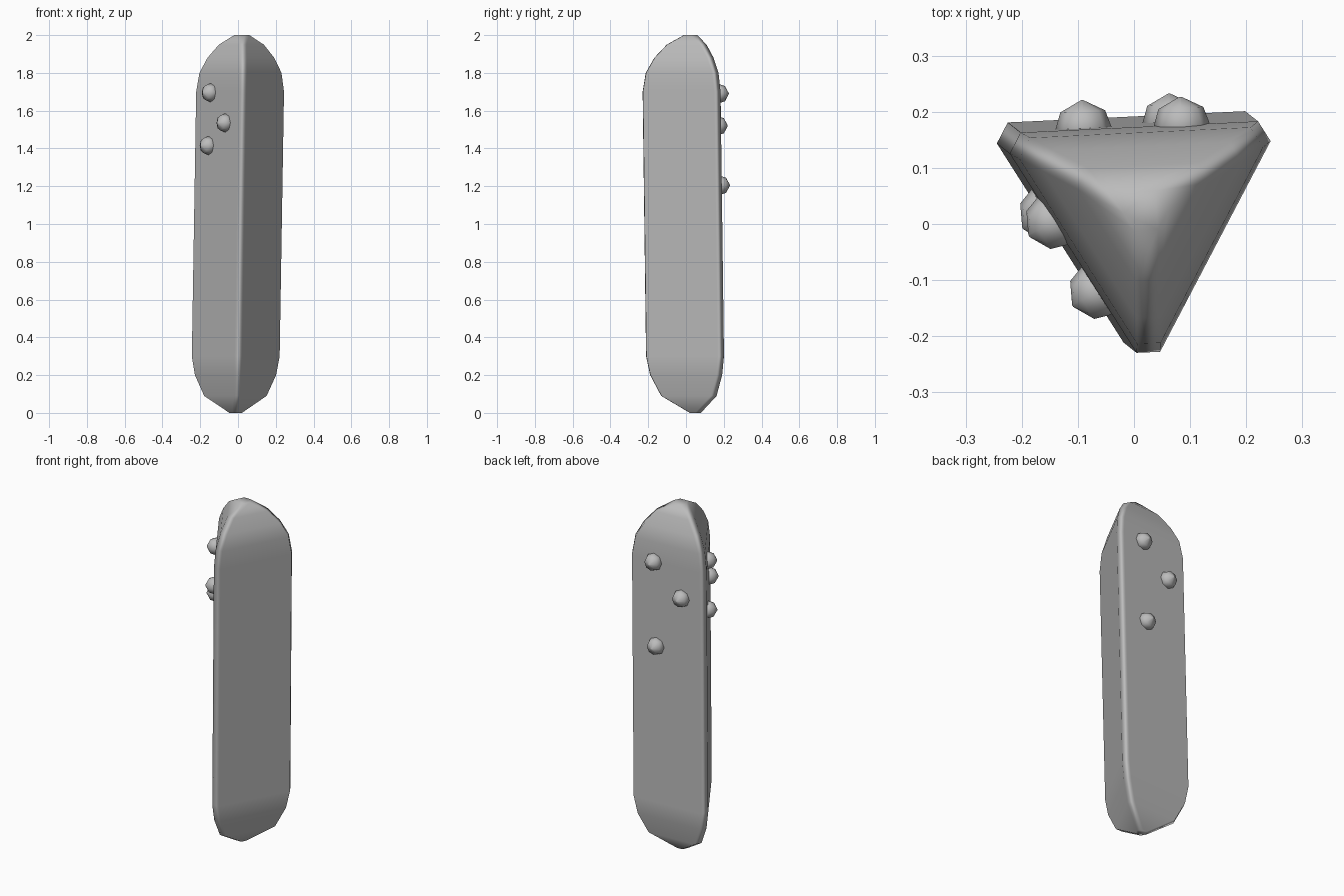
import bpy, bmesh, math
from mathutils import Vector

cube = bpy.data.objects.get("Cube")
if cube:
    bpy.data.objects.remove(cube, do_unlink=True)

grey = bpy.data.materials.new("plain_grey")
grey.use_nodes = True
colour = (0.5, 0.5, 0.5, 1)
grey.diffuse_color = colour
grey.node_tree.nodes["Principled BSDF"].inputs["Base Color"].default_value = colour

# Triangular section of the body at z = 1.7: front, right, left
CORNERS = [Vector(p) for p in ((0.027, -0.265), (0.263, 0.185), (-0.244, 0.161))]
CENTRE = sum(CORNERS, Vector((0, 0))) / 3
LEAN = Vector((0.0164, -0.0129))
CUT = 0.042


def loft(name, rings):
    """Skin a stack of equal rings and cap both ends."""
    bm = bmesh.new()
    loops = [[bm.verts.new(p) for p in ring] for ring in rings]
    for low, high in zip(loops, loops[1:]):
        n = len(low)
        for i in range(n):
            j = (i + 1) % n
            bm.faces.new((low[i], low[j], high[j], high[i]))
    bm.faces.new(loops[0][::-1])
    bm.faces.new(loops[-1])
    bmesh.ops.recalc_face_normals(bm, faces=bm.faces)
    for face in bm.faces:
        face.smooth = True
    mesh = bpy.data.meshes.new(name)
    bm.to_mesh(mesh)
    bm.free()
    mesh.materials.append(grey)
    obj = bpy.data.objects.new(name, mesh)
    bpy.context.collection.objects.link(obj)
    return obj


def on_axis(point, z):
    """Place a section point at height z, following the lean."""
    return (point + LEAN * (z - 1.7)).to_3d() + Vector((0, 0, z))


def body_ring(z, scale):
    """Scaled triangle with every corner cut to the same width."""
    tri = [CENTRE + (c - CENTRE) * scale for c in CORNERS]
    ring = []
    for i, c in enumerate(tri):
        for other in (tri[i - 1], tri[(i + 1) % 3]):
            edge = other - c
            ring.append(on_axis(c + edge.normalized() * min(CUT, edge.length * 0.35), z))
    return ring


# Body: leaning prism with rounded, tapering ends
profile = [(0, 0.2), (0.09, 0.735), (0.2, 0.93), (0.3, 1), (1.7, 1),
           (1.8, 0.94), (1.88, 0.78), (1.95, 0.55), (2, 0.24)]
body = loft("body", [body_ring(z, s) for z, s in profile])
weighted = body.modifiers.new("soft_ridges", 'WEIGHTED_NORMAL')
weighted.weight = 100


def knob(name, start, end, x, z):
    """Low dome standing on the side between two corners."""
    edge = end - start
    t = (x - LEAN.x * (z - 1.7) - start.x) / edge.x
    foot = on_axis(start + edge * t, z)
    out = Vector((edge.y, -edge.x, 0)).normalized()
    side, up = edge.normalized().to_3d(), Vector((0, 0, 1))
    rings = []
    for radius, height in ((0.035, -0.03), (0.05, 0), (0.04, 0.03), (0.002, 0.05)):
        rings.append([foot + out * height
                      + (side * math.cos(a) + up * math.sin(a)) * radius
                      for a in (math.tau * i / 8 for i in range(8))])
    loft(name, rings)


# Knobs: three on the front right side, three on the back
front, right, left = CORNERS
for i, (x, z) in enumerate(((-0.145, 1.695), (-0.067, 1.535), (-0.156, 1.415))):
    knob(f"side_knob_{i + 1}", left, front, x, z)
for i, (x, z) in enumerate(((0.085, 1.69), (-0.09, 1.52), (0.065, 1.205))):
    knob(f"back_knob_{i + 1}", right, left, x, z)
